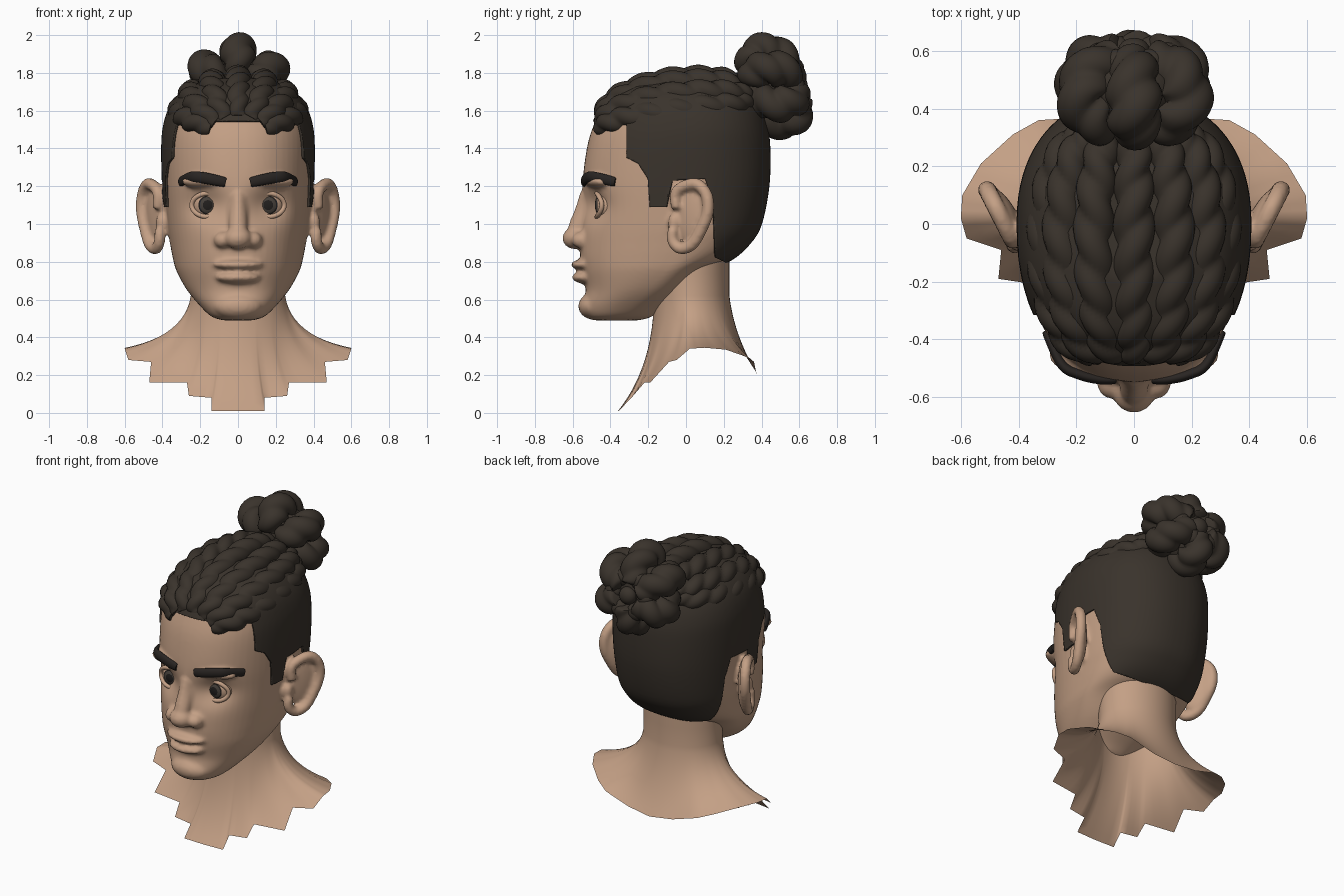
import bpy, bmesh, math
from mathutils import Vector, Matrix
from mathutils.bvhtree import BVHTree

if "Cube" in bpy.data.objects:
    bpy.data.objects.remove(bpy.data.objects["Cube"])


def material(name, rgb):
    m = bpy.data.materials.new(name)
    m.diffuse_color = (*rgb, 1)
    m.use_nodes = True
    m.node_tree.nodes["Principled BSDF"].inputs["Base Color"].default_value = m.diffuse_color
    return m


SKIN = material("skin", (0.55, 0.35, 0.235))
HAIR = material("dark_hair", (0.042, 0.033, 0.025))
BROW = material("brow_hair", (0.022, 0.018, 0.016))
IRIS = material("iris", (0.06, 0.05, 0.042))
PUPIL = material("pupil", (0.015, 0.013, 0.012))


def finish(name, bm, mats, angle=50):
    bmesh.ops.recalc_face_normals(bm, faces=bm.faces)
    me = bpy.data.meshes.new(name)
    bm.to_mesh(me)
    bm.free()
    for m in mats:
        me.materials.append(m)
    ob = bpy.data.objects.new(name, me)
    bpy.context.collection.objects.link(ob)
    bpy.ops.object.select_all(action='DESELECT')
    ob.select_set(True)
    bpy.context.view_layer.objects.active = ob
    bpy.ops.object.shade_smooth_by_angle(angle=math.radians(angle))
    return ob


def spline(pts, n):
    """Smooth path through points, n steps per span."""
    p = [Vector(q) for q in pts]
    out = []
    for i in range(len(p) - 1):
        a, b, c, d = p[max(i - 1, 0)], p[i], p[i + 1], p[min(i + 2, len(p) - 1)]
        for k in range(n):
            t = k / n
            out.append(0.5 * (2 * b + (c - a) * t + (2 * a - 5 * b + 4 * c - d) * t * t
                              + (3 * b - a - 3 * c + d) * t ** 3))
    return out + [p[-1]]


def skin_rings(bm, rings, cap=True, loop=False):
    rows = [[bm.verts.new(v) for v in r] for r in rings]
    n = len(rows[0])
    for a, b in zip(rows, rows[1:] + (rows[:1] if loop else [])):
        for j in range(n):
            bm.faces.new((a[j], a[(j + 1) % n], b[(j + 1) % n], b[j]))
    if cap and not loop:
        bm.faces.new(rows[0])
        bm.faces.new(rows[-1][::-1])


def rope(bm, path, radius, ref, turns=0.0, depth=0.0, seg=20, taper=0.6, flat=1.0, loop=False):
    """Tube along a path; depth > 0 gives a twisted two-lobed section."""
    rings, n = [], len(path)
    for i, p in enumerate(path):
        a, b = (path[i - 1], path[(i + 1) % n]) if loop else (path[max(i - 1, 0)], path[min(i + 1, n - 1)])
        t = (b - a).normalized()
        u = (Vector(ref) - t * t.dot(Vector(ref))).normalized()
        w = t.cross(u)
        s = i / (n - 1)
        r = radius * (1 if loop else taper + (1 - taper) * math.sin(math.pi * s) ** 0.5)
        ring = []
        for j in range(seg):
            th = 2 * math.pi * j / seg
            q = r * (1 - depth + depth * abs(math.cos(th - turns * math.pi * s)))
            ring.append(p + u * math.cos(th) * q + w * math.sin(th) * q * flat)
        rings.append(ring)
    skin_rings(bm, rings, loop=loop)


def ball(bm, c, r, rot=0.0):
    m = Matrix.Translation(c) @ Matrix.Rotation(rot, 4, 'Z') @ Matrix.Diagonal((*r, 1))
    bmesh.ops.create_icosphere(bm, subdivisions=4, radius=1, matrix=m)


# Skull and jaw: height, front, back, widest depth, half width
SECTIONS = [(.49, -.49, -.25, -.37, .08), (.51, -.53, -.18, -.36, .14), (.56, -.55, -.12, -.30, .195),
            (.65, -.53, 0, -.2, .27), (.75, -.55, .1, -.1, .325), (.82, -.56, .24, -.05, .345),
            (.9, -.56, .33, -.02, .36), (1.0, -.555, .39, 0, .375), (1.2, -.55, .43, 0, .39),
            (1.4, -.525, .435, 0, .395), (1.52, -.49, .42, 0, .385), (1.62, -.44, .385, -.02, .35),
            (1.70, -.36, .32, -.03, .28), (1.76, -.2, .18, -.02, .15)]
bm = bmesh.new()
rings = []
for z, yf, yb, cy, hw in spline(SECTIONS, 5):
    ring = []
    for j in range(64):
        a = 2 * math.pi * j / 64
        c, s = math.cos(a), math.sin(a)
        e = 2 / 2.25
        y = (yb - cy if s > 0 else cy - yf) * math.copysign(abs(s) ** e, s)
        ring.append((hw * math.copysign(abs(c) ** e, c), cy + y, z))
    rings.append(ring)
skin_rings(bm, rings)
# Nose, lips, chin
rope(bm, spline([(0, -.52, 1.16), (0, -.545, 1.07), (0, -.575, .98), (0, -.59, .93)], 6), .05, (1, 0, 0), taper=.8)
ball(bm, (0, -.588, .925), (.072, .066, .058))
ball(bm, (0, -.525, .785), (.135, .085, .030))
ball(bm, (0, -.52, .718), (.12, .083, .036))
ball(bm, (0, -.485, .565), (.13, .085, .072))
# Nostril wings, brow ridges and ears
for s in (1, -1):
    ball(bm, (s * .08, -.55, .915), (.048, .055, .045))
    ball(bm, (s * .16, -.47, 1.225), (.14, .072, .04), s * .22)
    rim = [(-.05, 1.08), (-.055, 1.16), (-.01, 1.2), (.06, 1.21), (.11, 1.15), (.115, 1.06),
           (.075, .96), (.03, .89), (-.03, .87), (-.07, .91), (-.07, .97)]
    rope(bm, spline([(s * (.425 + (y + .05) * .5), y, z) for y, z in rim], 5), .032, (1, 0, 0), taper=.85)
    ball(bm, (s * .435, .03, 1.05), (.03, .10, .16), -s * .5)
    ball(bm, (s * .40, -.06, 1.01), (.035, .035, .05))
head = finish("head", bm, [SKIN])

# Blend the features into one surface
mod = head.modifiers.new("blend", 'REMESH')
mod.mode, mod.voxel_size = 'VOXEL', 0.0125
mod = head.modifiers.new("relax", 'SMOOTH')
mod.factor, mod.iterations = 0.5, 3
dg = bpy.context.evaluated_depsgraph_get()
bm = bmesh.new()
bm.from_mesh(bpy.data.meshes.new_from_object(head.evaluated_get(dg)))
bpy.data.objects.remove(head)
# Eye sockets
for v in bm.verts:
    if v.co.y < -.2:
        dx, dz = (abs(v.co.x) - .165) / .075, (v.co.z - 1.10) / .06
        v.co.y += .06 * math.exp(-(dx * dx + dz * dz) / 2)
for f in bm.faces:
    f.material_index = 0
tree = BVHTree.FromBMesh(bm)
patch = bm.copy()
finish("head", bm, [SKIN], 60)

# Close-cropped sides: offset patch of the head inside a side outline
OUT = [(-.7, 1.54), (-.31, 1.54), (-.31, 1.35), (-.25, 1.32), (-.2, 1.24), (-.19, 1.09), (-.1, 1.09),
       (-.07, 1.23), (.1, 1.24), (.14, 1.12), (.15, .83), (.23, .795), (.7, .795), (.7, 1.9), (-.7, 1.9)]


def inside(y, z):
    hit = False
    for (y1, z1), (y2, z2) in zip(OUT, OUT[1:] + OUT[:1]):
        if (z1 > z) != (z2 > z) and y < (y2 - y1) * (z - z1) / (z2 - z1) + y1:
            hit = not hit
    return hit


for (y1, z1), (y2, z2) in zip(OUT[:12], OUT[1:13]):
    bmesh.ops.bisect_plane(patch, geom=patch.verts[:] + patch.edges[:] + patch.faces[:], dist=1e-5,
                           plane_co=(0, y1, z1), plane_no=Vector((0, z2 - z1, y1 - y2)).normalized())
drop = []
for f in patch.faces:
    c = f.calc_center_median()
    if not inside(c.y, c.z) or abs(c.x) > .412:
        drop.append(f)
bmesh.ops.delete(patch, geom=drop, context='FACES')
crop = finish("cropped_hair_sides", patch, [HAIR], 60)
mod = crop.modifiers.new("thickness", 'SOLIDIFY')
mod.thickness, mod.offset = 0.012, 1

# Neck and shoulders: open sheet flaring to a stepped hem
HEM = [(0, -.36, .01), (.14, -.355, .01), (.14, -.29, .08), (.26, -.28, .09), (.27, -.22, .16), (.47, -.19, .16),
       (.46, -.09, .27), (.58, -.05, .28), (.6, .02, .34), (.595, .1, .345), (.53, .21, .335),
       (.42, .31, .30), (.33, .36, .27), (.16, .37, .22), (0, .38, .20)]
half = []
for a, b in zip(HEM, HEM[1:]):
    half += [Vector(a).lerp(Vector(b), k / 3) for k in range(3)]
half.append(Vector(HEM[-1]))
edge = half + [Vector((-v.x, v.y, v.z)) for v in half[-2:0:-1]]
bm = bmesh.new()
rings = [[] for _ in range(15)]
for e in edge:
    a = math.atan2(e.x, .03 - e.y)
    d = Vector((math.sin(a) * .25, -math.cos(a) * .2, 0))
    n = Vector((0, .03, .62)) + d
    k = min(max((e.y + .36) / .3, 0), 1)
    c = Vector((0, .03, .25 + .16 * k)) + d * (1 + .12 * k)
    rings[0].append(n + Vector((0, 0, .28)))
    rings[1].append(n + Vector((0, 0, .12)))
    for i in range(13):
        t = i / 12
        rings[i + 2].append(n * (1 - t) ** 2 + c * 2 * t * (1 - t) + e * t * t)
skin_rings(bm, rings, cap=False)
finish("neck_and_shoulders", bm, [SKIN], 60)

# Eyes, eyelids and eyebrows
for s, side in ((1, "left"), (-1, "right")):
    c = Vector((s * .16, -.393, 1.10))
    bm = bmesh.new()
    bmesh.ops.create_uvsphere(bm, u_segments=32, v_segments=32, radius=.09,
                              matrix=Matrix.Translation(c) @ Matrix.Rotation(math.pi / 2, 4, 'X'))
    for f in bm.faces:
        p = f.calc_center_median() - c
        r = math.hypot(p.x, p.z)
        f.material_index = 0 if p.y > 0 or r > .052 else 2 if r < .026 or r > .044 else 1
    finish(side + "_eyeball", bm, [SKIN, IRIS, PUPIL])
    bm = bmesh.new()
    lid = []
    for i in range(36):
        a = 2 * math.pi * i / 36
        dx, dz = .085 * math.cos(a), .062 * math.sin(a)
        lid.append(c + Vector((dx, -math.sqrt(.1 ** 2 - dx * dx - dz * dz), dz)))
    rope(bm, lid, .013, (0, 1, 0), seg=10, loop=True)
    finish(side + "_eyelids", bm, [SKIN])
    bm = bmesh.new()
    path = []
    for x, z in ((.065, 1.22), (.12, 1.232), (.19, 1.245), (.25, 1.248), (.305, 1.222)):
        hit = tree.ray_cast(Vector((s * x, -1, z)), Vector((0, 1, 0)))[0]
        path.append((s * x, hit.y if hit else -.45, z))
    rope(bm, spline(path, 6), .03, (0, 0, 1), seg=14, taper=.75, flat=.6)
    finish(side + "_eyebrow", bm, [BROW])

# Twisted braids running over the crown
bm = bmesh.new()
for i in range(-3, 4):
    phi = math.radians(27 * i)
    path = []
    for k in range(73):
        t = k / 72
        a = math.radians(12 + 150 * t)
        path.append(Vector((.305 * math.sin(a) ** .5 * math.sin(phi), -.06 - .40 * math.cos(a),
                            1.50 + .13 * t + .195 * math.sin(a) ** .7 * math.cos(phi))))
    rope(bm, path, .074, (1, 0, 0), turns=7 if i >= 0 else -7, depth=.26, seg=24)
finish("crown_braids", bm, [HAIR], 40)
bm = bmesh.new()
ball(bm, (0, -.06, 1.57), (.31, .40, .19))
finish("crown_hair_base", bm, [HAIR])

# Bun: coiled braid loops around a core, with small knots behind
bm = bmesh.new()
ball(bm, (0, .46, 1.73), (.17, .14, .19))


def bun_point(al, rho, y):
    z = rho * math.sin(al)
    return Vector((rho * math.cos(al) * 1.08, y - .25 * z, 1.73 + z))


for k in range(6):
    al = math.radians(90 + 60 * k)
    arc = [(.07, .36), (.15, .385), (.19, .47), (.15, .55), (.06, .585)]
    path = spline([bun_point(al, r, y) for r, y in arc], 10)
    rope(bm, path, .10, (-math.sin(al), 0, math.cos(al)), turns=3.5, depth=.24, seg=24, taper=.55)
    p = bun_point(al + .5, .105, .58)
    ball(bm, p, (.055, .05, .055))
ball(bm, (0, .60, 1.73), (.055, .045, .055))
finish("hair_bun", bm, [HAIR], 40)
